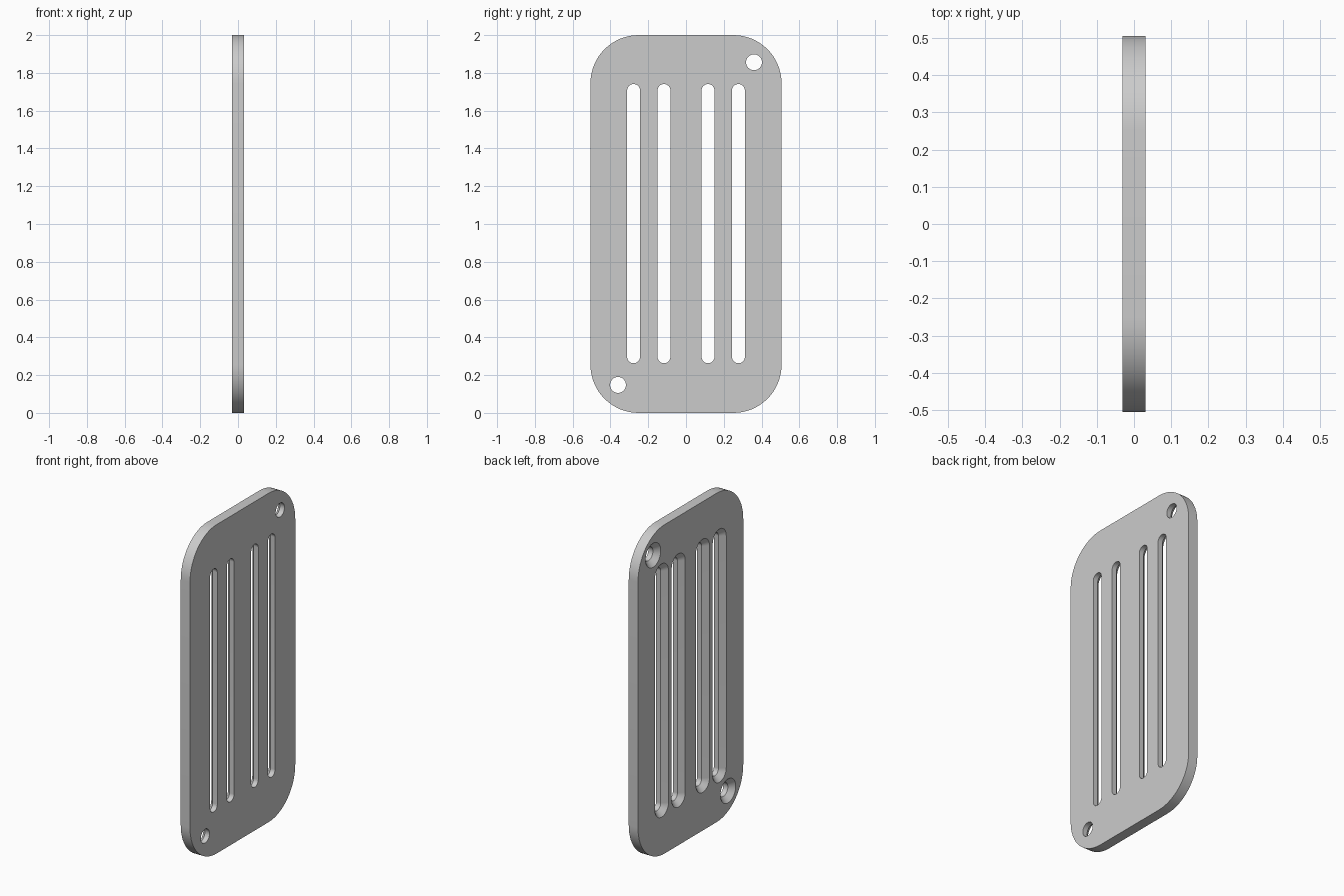
import bpy, bmesh, math

if "Cube" in bpy.data.objects:
    bpy.data.objects.remove(bpy.data.objects["Cube"], do_unlink=True)

HALF_T = 0.031          # half plate thickness along x
CHAMFER = 0.031         # width and depth of the countersinks


def outline(x, cy, cz, half_y, half_z, r, steps=16):
    """Rounded rectangle in the y-z plane at the given x."""
    pts = []
    for i, (sy, sz) in enumerate(((1, 1), (-1, 1), (-1, -1), (1, -1))):
        for k in range(steps + 1):
            a = math.pi / 2 * (i + k / steps)
            pts.append((x, cy + sy * (half_y - r) + r * math.cos(a),
                        cz + sz * (half_z - r) + r * math.sin(a)))
    return pts


def loft(bm, rings):
    """Closed solid through successive outlines."""
    rows = [[bm.verts.new(p) for p in ring] for ring in rings]
    n = len(rows[0])
    for a, b in zip(rows, rows[1:]):
        for i in range(n):
            j = (i + 1) % n
            bm.faces.new((a[i], a[j], b[j], b[i]))
    bm.faces.new(rows[0][::-1])
    bm.faces.new(rows[-1])


def finish(bm, name):
    bmesh.ops.remove_doubles(bm, verts=bm.verts[:], dist=1e-5)
    bmesh.ops.recalc_face_normals(bm, faces=bm.faces[:])
    mesh = bpy.data.meshes.new(name)
    bm.to_mesh(mesh)
    bm.free()
    obj = bpy.data.objects.new(name, mesh)
    bpy.context.collection.objects.link(obj)
    return obj


def opening(bm, cy, cz, r, half_z):
    """Through hole or slot, flared towards the -x face."""
    extra = 0.008
    rings = []
    for x, grow in ((-HALF_T - extra, CHAMFER + extra),
                    (-HALF_T + CHAMFER, 0), (HALF_T + 0.05, 0)):
        rings.append(outline(x, cy, cz, r + grow, half_z + grow, r + grow))
    loft(bm, rings)


# Plate
bm = bmesh.new()
loft(bm, [outline(x, 0, 1, 0.506, 1, 0.255) for x in (-HALF_T, HALF_T)])
plate = finish(bm, "slotted_plate")

# Slots and screw holes
bm = bmesh.new()
for side in (-1, 1):
    for y in (0.1165, 0.2775):
        opening(bm, side * y, 1.002, 0.034, 0.739)
    opening(bm, side * 0.36, 1.002 + side * 0.854, 0.042, 0.042)
cutter = finish(bm, "opening_cutter")
cutter.hide_render = True

mod = plate.modifiers.new("openings", "BOOLEAN")
mod.operation = "DIFFERENCE"
mod.solver = "EXACT"
mod.object = cutter
bpy.context.view_layer.objects.active = plate
plate.select_set(True)
cutter.select_set(False)
bpy.ops.object.modifier_apply(modifier=mod.name)
bpy.data.objects.remove(cutter, do_unlink=True)

# Colour and shading
mat = bpy.data.materials.new("light_grey")
mat.use_nodes = True
colour = (0.6, 0.6, 0.6, 1)
mat.diffuse_color = colour
mat.node_tree.nodes["Principled BSDF"].inputs["Base Color"].default_value = colour
plate.data.materials.clear()
plate.data.materials.append(mat)
bpy.ops.object.shade_smooth_by_angle(angle=math.radians(30))
